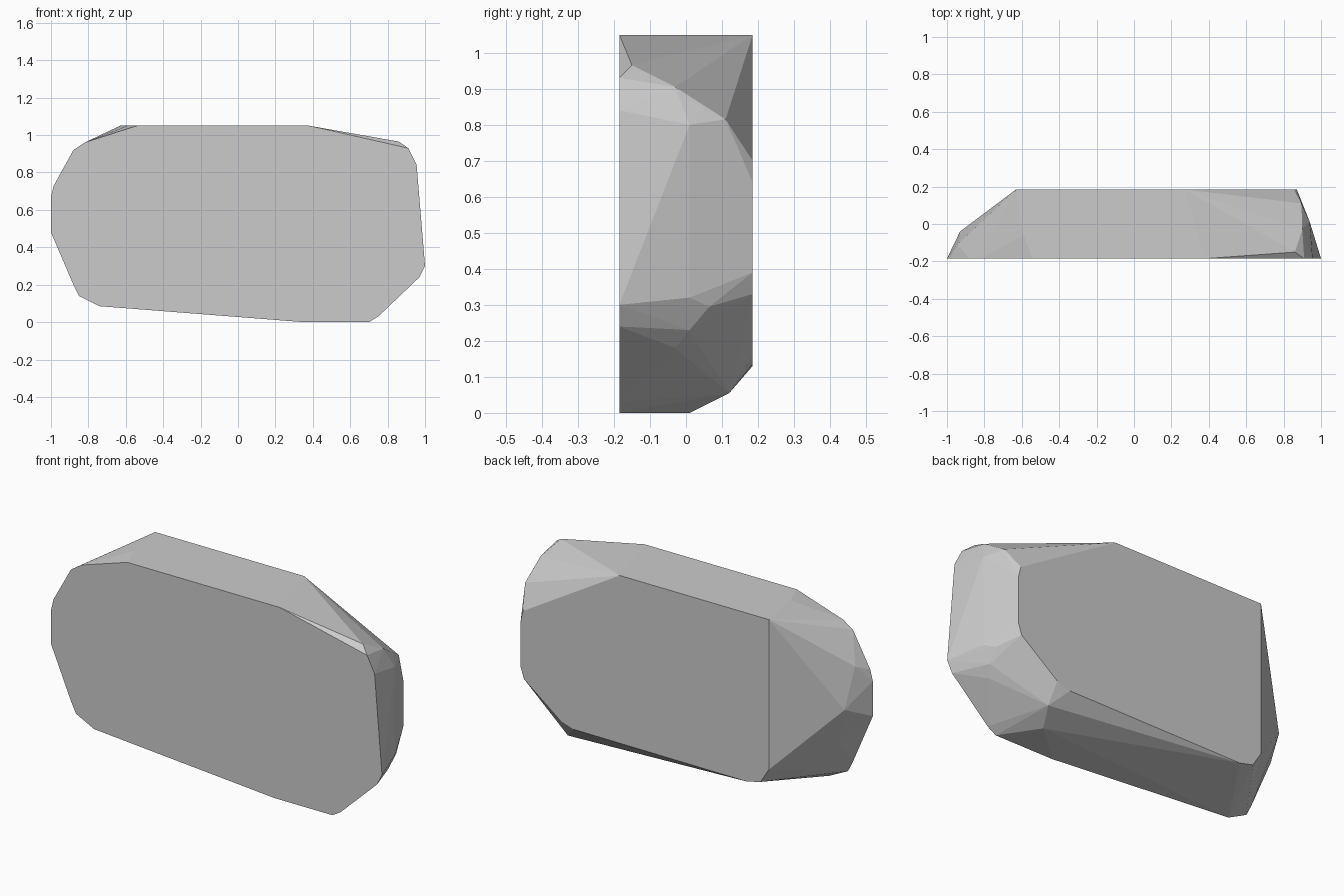
import bpy, bmesh
from math import radians

if "Cube" in bpy.data.objects:
    bpy.data.objects.remove(bpy.data.objects["Cube"])

H = 0.185  # half thickness of the slab

# Broad front outline (x, z)
front = [(-1, .48), (-1, .67), (-.985, .73), (-.88, .92), (-.82, .96), (-.54, 1.05),
         (.38, 1.05), (.91, .93), (.955, .84), (1, .30), (.97, .24), (.75, .03),
         (.70, 0), (.35, 0), (-.74, .085), (-.85, .14), (-.88, .20)]

# Smaller back outline (x, z)
back = [(-.63, 1.05), (.27, 1.05), (.855, .70), (.87, .64), (.87, .39), (.85, .33),
        (.63, .16), (.55, .135), (-.50, .13), (-.58, .15), (-.63, .23)]

# Chipped corners between the two outlines (x, y, z)
chips = [(.895, .11, .815), (.905, .05, .84), (.94, .01, .80), (.90, -.03, .905),
         (.86, -.15, .965), (.94, .01, .32), (.91, .065, .295), (.90, .01, .23),
         (.87, -.03, .18), (.57, .01, 0), (.63, .12, .055),
         (-.93, -.04, .55), (-.945, -.11, .765), (-.87, -.08, .33), (-.59, -.06, 1.05)]

points = [(x, -H, z) for x, z in front] + [(x, H, z) for x, z in back] + chips

# Rock slab: convex hull with flat facets
bm = bmesh.new()
for p in points:
    bm.verts.new(p)
hull = bmesh.ops.convex_hull(bm, input=bm.verts)
loose = [v for v in bm.verts if not v.link_faces]
bmesh.ops.delete(bm, geom=loose, context='VERTS')
bmesh.ops.dissolve_limit(bm, angle_limit=radians(0.5), verts=bm.verts, edges=bm.edges)
bmesh.ops.recalc_face_normals(bm, faces=bm.faces)

mesh = bpy.data.meshes.new("rock_slab")
bm.to_mesh(mesh)
bm.free()
rock = bpy.data.objects.new("rock_slab", mesh)
bpy.context.collection.objects.link(rock)
